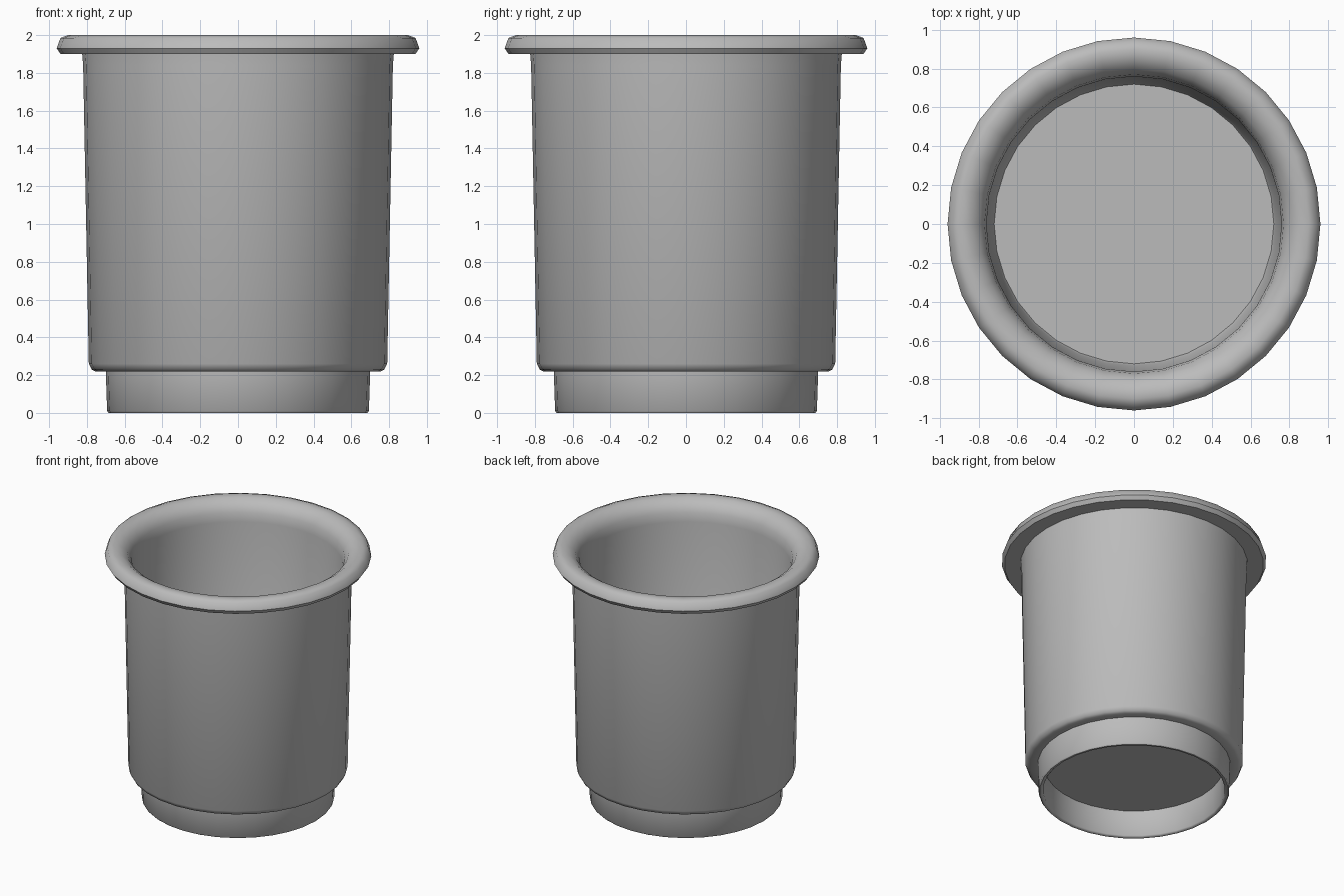
import bpy
import bmesh
import math

cube = bpy.data.objects.get("Cube")
if cube:
    bpy.data.objects.remove(cube, do_unlink=True)

SIDES = 32

grey = bpy.data.materials.new("plain grey")
grey.use_nodes = True
colour = (0.5, 0.5, 0.5, 1)
grey.diffuse_color = colour
grey.node_tree.nodes["Principled BSDF"].inputs["Base Color"].default_value = colour


def lathe(name, profile):
    """Spin a closed (radius, height) profile round z; radius 0 is the axis."""
    bm = bmesh.new()
    verts = [bm.verts.new((r, 0, z)) for r, z in profile]
    edges = [bm.edges.new(pair) for pair in zip(verts, verts[1:])]
    bmesh.ops.spin(bm, geom=verts + edges, cent=(0, 0, 0), axis=(0, 0, 1),
                   angle=math.tau, steps=SIDES, use_merge=False)
    bmesh.ops.remove_doubles(bm, verts=bm.verts, dist=0.0005)
    bmesh.ops.recalc_face_normals(bm, faces=bm.faces)
    mesh = bpy.data.meshes.new(name)
    bm.to_mesh(mesh)
    bm.free()
    mesh.materials.append(grey)
    obj = bpy.data.objects.new(name, mesh)
    bpy.context.collection.objects.link(obj)
    bpy.ops.object.select_all(action="DESELECT")
    obj.select_set(True)
    bpy.context.view_layer.objects.active = obj
    bpy.ops.object.shade_smooth_by_angle(angle=math.radians(50))
    return obj


# Recessed underside and hollow foot ring
foot = [(0, 0.21), (0.65, 0.21), (0.66, 0.01), (0.67, 0),
        (0.685, 0), (0.693, 0.01), (0.70, 0.22)]
# Tapered outer wall with a rounded lower edge
outer_wall = [(0.755, 0.22), (0.775, 0.23), (0.79, 0.26), (0.82, 1.84), (0.825, 1.9)]
# Rolled rim
rim = [(0.94, 1.9), (0.96, 1.93), (0.94, 1.985), (0.90, 2.0),
       (0.85, 1.995), (0.80, 1.96), (0.77, 1.91), (0.76, 1.84)]
# Inner wall and cup floor
inside = [(0.73, 0.27), (0.72, 0.25), (0, 0.25)]

lathe("cup", foot + outer_wall + rim + inside)
